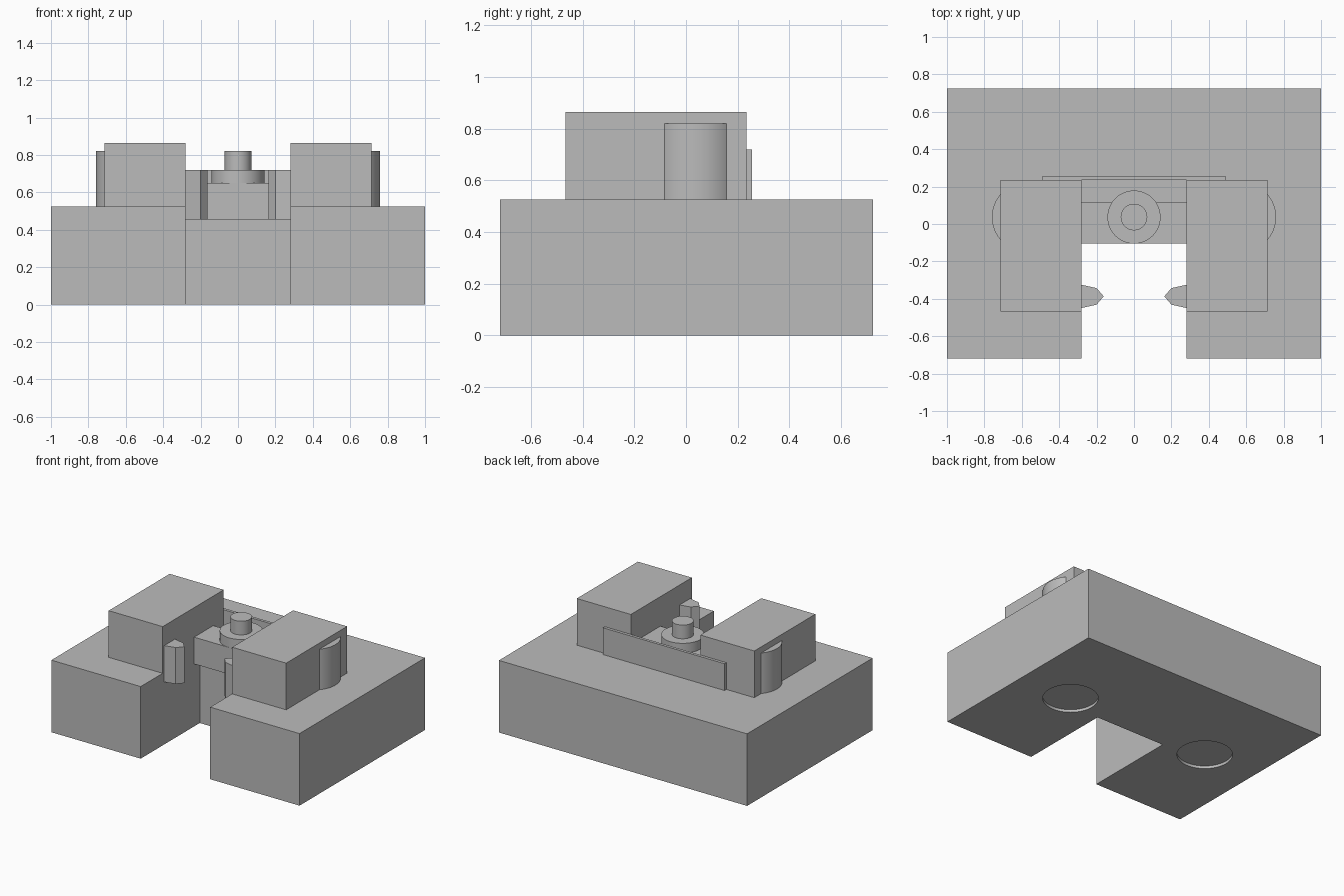
import bpy
import bmesh
import math

cube = bpy.data.objects.get("Cube")
if cube:
    bpy.data.objects.remove(cube, do_unlink=True)

grey = bpy.data.materials.new("plain grey")
grey.use_nodes = True
colour = (0.5, 0.5, 0.5, 1)
grey.diffuse_color = colour
grey.node_tree.nodes["Principled BSDF"].inputs["Base Color"].default_value = colour


def prism(name, outline, z0, z1, smooth=False):
    """Extrude a flat outline upwards from z0 to z1."""
    bm = bmesh.new()
    face = bm.faces.new([bm.verts.new((x, y, z0)) for x, y in outline])
    top = bmesh.ops.extrude_face_region(bm, geom=[face])["geom"]
    verts = [v for v in top if isinstance(v, bmesh.types.BMVert)]
    bmesh.ops.translate(bm, verts=verts, vec=(0, 0, z1 - z0))
    bmesh.ops.recalc_face_normals(bm, faces=bm.faces[:])
    mesh = bpy.data.meshes.new(name)
    bm.to_mesh(mesh)
    bm.free()
    mesh.materials.append(grey)
    obj = bpy.data.objects.new(name, mesh)
    bpy.context.collection.objects.link(obj)
    if smooth:
        activate(obj)
        bpy.ops.object.shade_smooth_by_angle(angle=math.radians(30))
    return obj


def activate(obj):
    bpy.ops.object.select_all(action="DESELECT")
    obj.select_set(True)
    bpy.context.view_layer.objects.active = obj


def box(name, x0, x1, y0, y1, z0, z1):
    return prism(name, [(x0, y0), (x1, y0), (x1, y1), (x0, y1)], z0, z1)


def cylinder(name, x, y, r, z0, z1, n=64):
    ring = [(x + r * math.cos(math.tau * i / n), y + r * math.sin(math.tau * i / n))
            for i in range(n)]
    return prism(name, ring, z0, z1, smooth=True)


SLOT, BASE_TOP, AXIS_Y = 0.28, 0.525, 0.037

# U-shaped base
half = [(SLOT, -0.04), (SLOT, -0.72), (1, -0.72), (1, 0.725)]
base = prism("base", half + [(-x, y) for x, y in reversed(half)], 0, BASE_TOP)

for side, s in (("left", 1), ("right", -1)):
    # Shallow round recess under the base
    cutter = cylinder("recess_cutter", s * 0.577, AXIS_Y, 0.183, -0.1, 0.02)
    cutter.hide_render = True
    cut = base.modifiers.new("recess", "BOOLEAN")
    cut.operation = "DIFFERENCE"
    cut.solver = "EXACT"
    cut.object = cutter
    activate(base)
    bpy.ops.object.modifier_apply(modifier=cut.name)
    bpy.data.objects.remove(cutter, do_unlink=True)

    # Upper block with the round post showing through its outer side
    box(side + "_block", *sorted((s * SLOT, s * 0.715)), -0.467, 0.235, BASE_TOP, 0.865)
    cylinder(side + "_post", s * 0.577, AXIS_Y, 0.183, BASE_TOP, 0.82)

    # Pointed catch on the slot wall
    tip = [(SLOT, -0.325), (0.20, -0.343), (0.162, -0.387), (0.20, -0.431), (SLOT, -0.449)]
    prism(side + "_catch", [(s * x, y) for x, y in tip], 0.455, 0.72)

# Bridge across the slot, carrying a collar and a pin
box("bridge", -SLOT, SLOT, -0.105, 0.115, 0.455, 0.65)
cylinder("collar", 0, AXIS_Y, 0.142, BASE_TOP, 0.72)
cylinder("pin", 0, AXIS_Y, 0.071, 0.72, 0.82)

# Thin plate behind the blocks
box("back_plate", -0.49, 0.49, 0.235, 0.256, BASE_TOP, 0.72)
